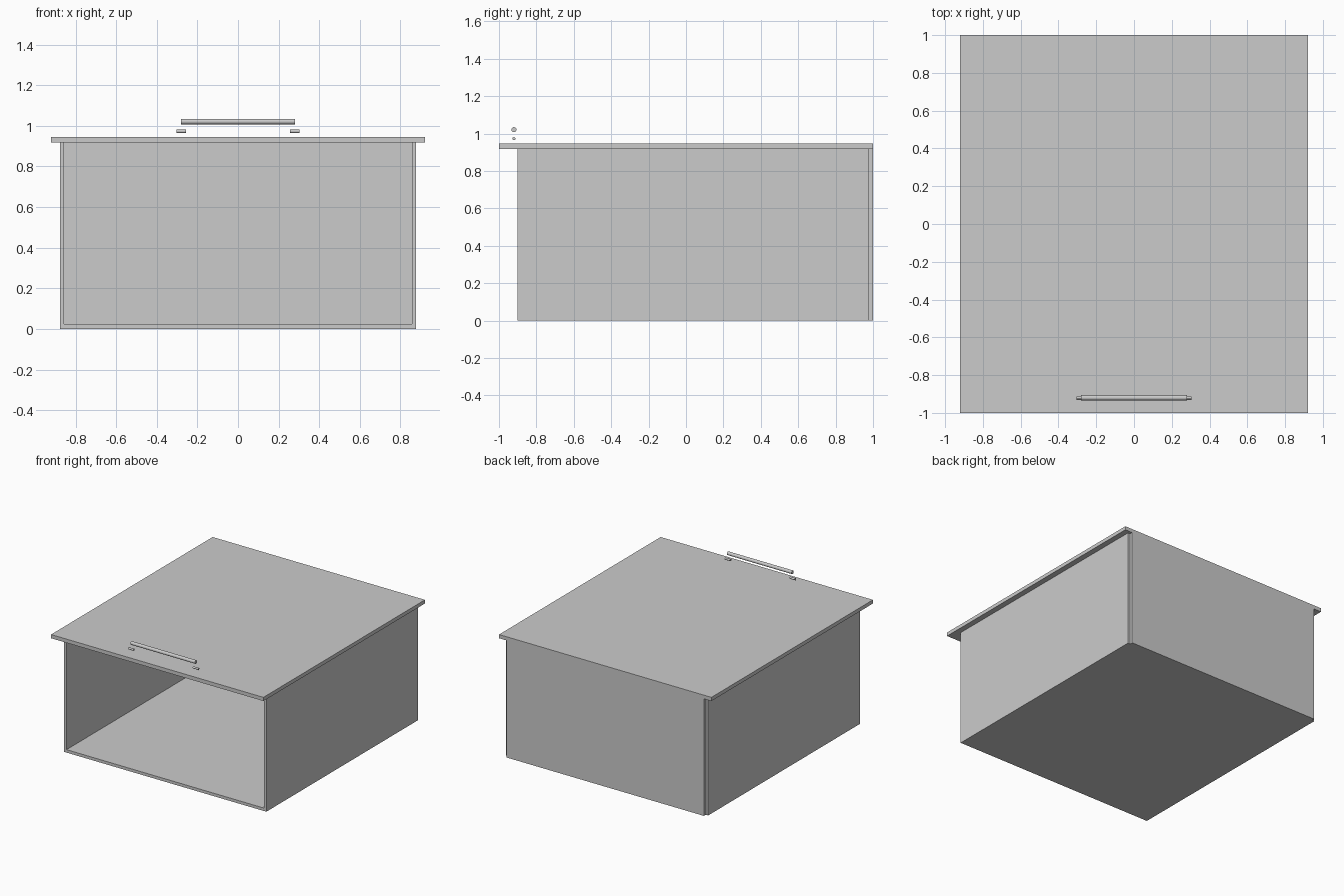
import bpy
import math

if "Cube" in bpy.data.objects:
    bpy.data.objects.remove(bpy.data.objects["Cube"])


def box(name, x0, x1, y0, y1, z0, z1):
    bpy.ops.mesh.primitive_cube_add(
        size=1, location=((x0 + x1) / 2, (y0 + y1) / 2, (z0 + z1) / 2))
    ob = bpy.context.object
    ob.name = name
    ob.scale = (x1 - x0, y1 - y0, z1 - z0)
    bpy.ops.object.transform_apply(location=False, rotation=False, scale=True)
    return ob


def rod(name, x, y, z, length, radius):
    # cylinder lying along x
    bpy.ops.mesh.primitive_cylinder_add(
        vertices=16, radius=radius, depth=length,
        location=(x, y, z), rotation=(0, math.pi / 2, 0))
    ob = bpy.context.object
    ob.name = name
    bpy.ops.object.shade_smooth_by_angle(angle=math.radians(40))
    return ob


OUT, IN = 0.876, 0.856            # outer and inner faces of the side panels
FRONT, BACK = -0.9, 0.976         # depth of the carcass
TOP = 0.917                       # underside of the top panel

# Carcass: open at the front
box("bottom_panel", -IN, IN, FRONT, BACK, 0, 0.023)
box("back_panel", -IN, IN, BACK, 1.0, 0, TOP)
box("top_panel", -0.92, 0.92, -1.0, 1.0, TOP, 0.946)
for side, s in (("left", -1), ("right", 1)):
    a, b = sorted((s * IN, s * OUT))
    box(side + "_side_panel", a, b, FRONT, BACK, 0, TOP)

# Floating handle bar with its two short mounting pins
rod("handle_bar", 0, -0.92, 1.021, 0.56, 0.0135)
for side, s in (("left", -1), ("right", 1)):
    rod(side + "_handle_pin", s * 0.28, -0.92, 0.973, 0.047, 0.008)
